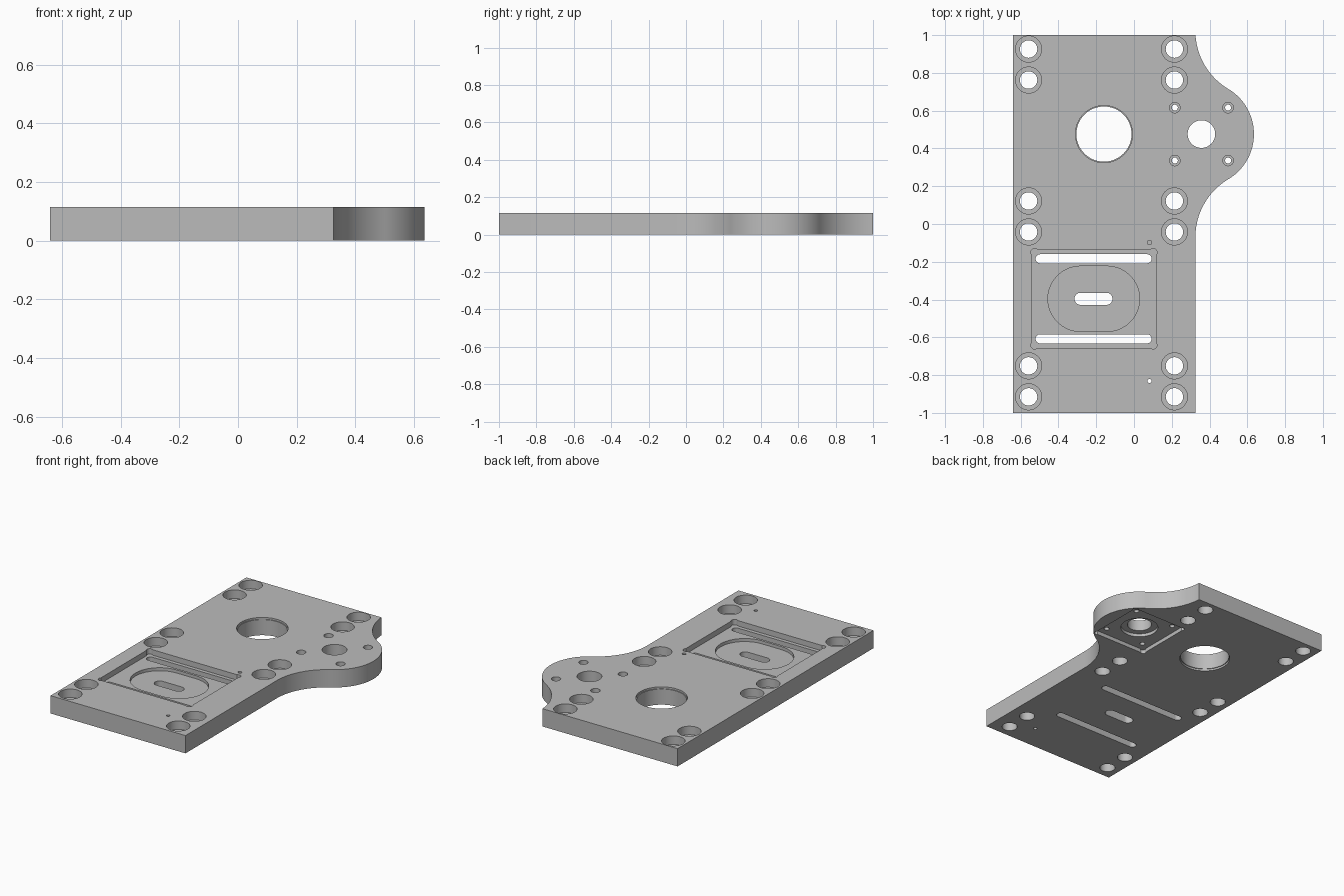
import bpy, bmesh
from math import sin, cos, pi, atan2

old = bpy.data.objects.get("Cube")
if old:
    bpy.data.objects.remove(old, do_unlink=True)

T = 0.115                      # plate thickness
LEFT, RIGHT = -0.64, 0.325     # plate sides
LOBE = (0.357, 0.476)          # motor lobe centre
LOBE_R, FILLET_R = 0.278, 0.358

grey = bpy.data.materials.new("plain grey")
grey.use_nodes = True
grey.diffuse_color = (0.5, 0.5, 0.5, 1)
grey.node_tree.nodes["Principled BSDF"].inputs["Base Color"].default_value = (0.5, 0.5, 0.5, 1)


def arc(c, r, a0, a1, n):
    return [(c[0] + r * cos(a0 + (a1 - a0) * i / n),
             c[1] + r * sin(a0 + (a1 - a0) * i / n)) for i in range(n + 1)]


def prism(name, outline, z0, z1):
    """Extrude a closed outline from z0 to z1."""
    bm = bmesh.new()
    face = bm.faces.new([bm.verts.new((x, y, z0)) for x, y in outline])
    top = bmesh.ops.extrude_face_region(bm, geom=[face])["geom"]
    for v in top:
        if isinstance(v, bmesh.types.BMVert):
            v.co.z = z1
    bmesh.ops.recalc_face_normals(bm, faces=bm.faces)
    mesh = bpy.data.meshes.new(name)
    bm.to_mesh(mesh)
    bm.free()
    obj = bpy.data.objects.new(name, mesh)
    mesh.materials.append(grey)
    bpy.context.collection.objects.link(obj)
    return obj


# Plate outline: rectangle with a round lobe blended in by two fillets
fx, dy = RIGHT + FILLET_R, 0.546
a = atan2(dy, fx - LOBE[0])
low = arc((fx, LOBE[1] - dy), FILLET_R, pi, pi - a, 24)
lobe = arc(LOBE, LOBE_R, -a, a, 40)
high = [(x, min(1, 2 * LOBE[1] - y)) for x, y in reversed(low)]
high = [p for p in high if p[1] < 1] + [(RIGHT + 0.001, 1)]
plate = prism("mounting_plate",
              [(LEFT, -1), (RIGHT, -1)] + low + lobe[1:-1] + high + [(LEFT, 1)], 0, T)
bpy.context.view_layer.objects.active = plate
plate.select_set(True)


def cut(outline, z0, z1):
    """Subtract an extruded outline from the plate."""
    tool = prism("cutter", outline, z0, z1)
    tool.hide_render = True
    mod = plate.modifiers.new("cut", "BOOLEAN")
    mod.operation, mod.solver, mod.object = "DIFFERENCE", "EXACT", tool
    bpy.ops.object.modifier_apply(modifier=mod.name)
    bpy.data.objects.remove(tool, do_unlink=True)


def circle(x, y, r, n=40):
    return arc((x, y), r, 0, 2 * pi, n)[:-1]


def slot(x0, x1, y, r):
    return (arc((x1 - r, y), r, -pi / 2, pi / 2, 20) +
            arc((x0 + r, y), r, pi / 2, 3 * pi / 2, 20))


def relieved_box(cx, cy, hx, hy, r):
    """Rectangle whose corners bulge out as round tool reliefs."""
    pts, k = [], r * 0.7
    for sx, sy, a0 in ((1, 1, -pi / 4), (-1, 1, pi / 4),
                       (-1, -1, 3 * pi / 4), (1, -1, 5 * pi / 4)):
        c = (cx + sx * (hx - k), cy + sy * (hy - k))
        pts += arc(c, r, a0, a0 + pi, 14)
    return pts


LO, HI = -0.1, T + 0.1

# Counterbored bolt holes
for x in (-0.558, 0.214):
    for y in (0.926, 0.762, 0.122, -0.042, -0.751, -0.915):
        cut(circle(x, y, 0.069), T - 0.055, HI)
        cut(circle(x, y, 0.046), LO, HI)

# Large bore with a shallow step at each end
cut(circle(-0.159, LOBE[1], 0.146, 64), LO, HI)
cut(circle(-0.159, LOBE[1], 0.151, 64), T - 0.012, HI)
cut(circle(-0.159, LOBE[1], 0.151, 64), LO, 0.012)

# Motor seat under the lobe, with shaft hole and four screws
cut(relieved_box(*LOBE, 0.193, 0.193, 0.018), LO, 0.025)
cut(circle(*LOBE, 0.112, 56), LO, 0.045)
cut(circle(*LOBE, 0.073, 48), LO, HI)
for sx in (-1, 1):
    for sy in (-1, 1):
        x, y = LOBE[0] + sx * 0.141, LOBE[1] + sy * 0.14
        cut(circle(x, y, 0.028, 28), T - 0.035, HI)
        cut(circle(x, y, 0.016, 24), LO, HI)

# Top pocket with oval recess and three through slots
PX, PY = -0.212, -0.396
cut(relieved_box(PX, PY, 0.328, 0.26, 0.02), T - 0.035, HI)
cut(slot(-0.456, 0.03, PY, 0.173), T - 0.055, HI)
cut(slot(-0.315, -0.114, PY, 0.032), LO, HI)
for s in (-1, 1):
    cut(slot(-0.521, 0.093, PY + s * 0.212, 0.024), LO, HI)

# Pin holes: one blind, one through
cut(circle(0.082, -0.098, 0.012, 20), T - 0.05, HI)
cut(circle(0.082, -0.831, 0.011, 20), LO, HI)

bpy.ops.object.shade_smooth_by_angle(angle=0.6)
